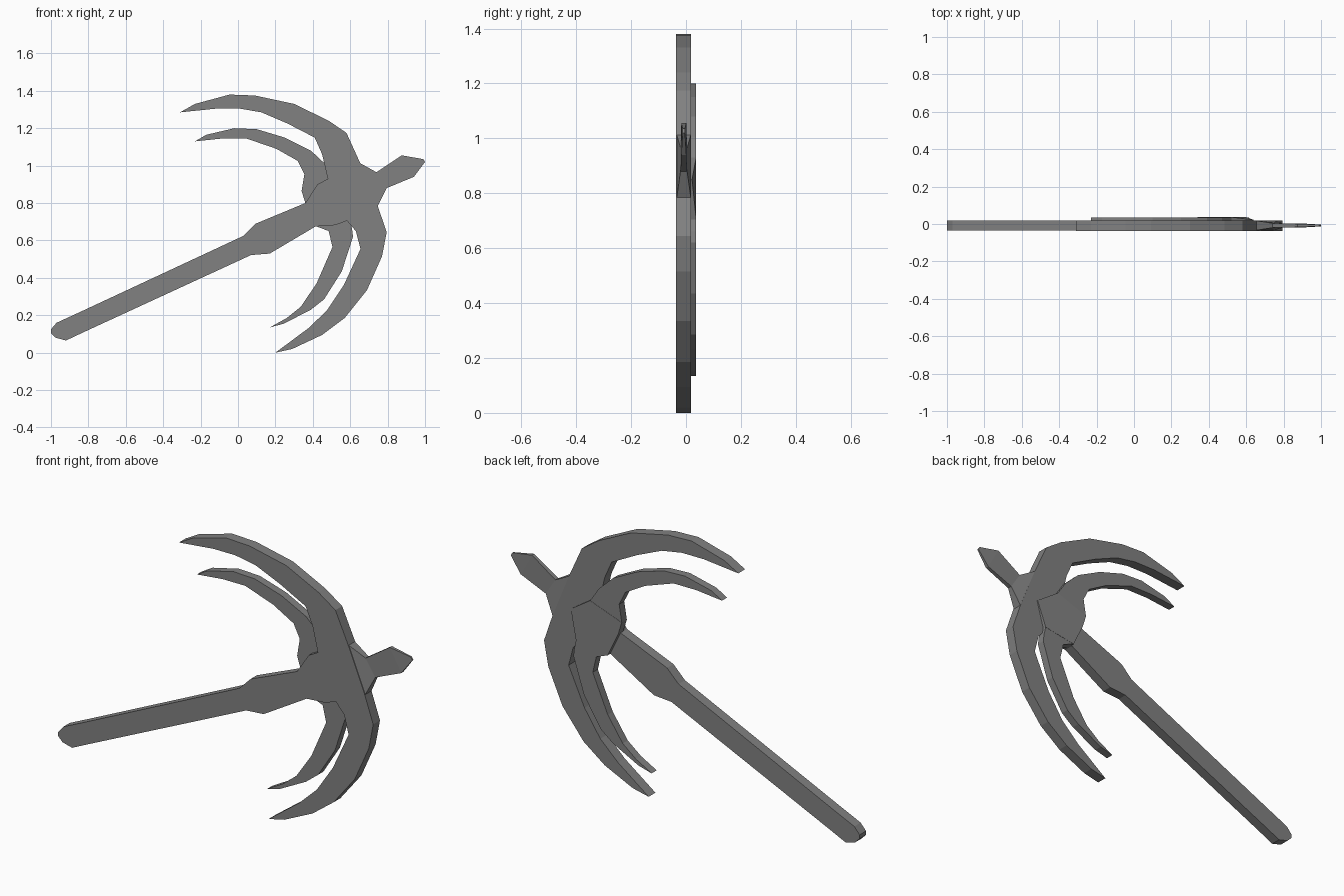
import bpy
import bmesh

cube = bpy.data.objects.get("Cube")
if cube:
    bpy.data.objects.remove(cube, do_unlink=True)

grey = bpy.data.materials.new("steel_grey")
grey.use_nodes = True
colour = (0.22, 0.22, 0.22, 1)
grey.diffuse_color = colour
grey.node_tree.nodes["Principled BSDF"].inputs["Base Color"].default_value = colour


def finish(name, bm):
    bmesh.ops.recalc_face_normals(bm, faces=bm.faces)
    mesh = bpy.data.meshes.new(name)
    bm.to_mesh(mesh)
    bm.free()
    mesh.materials.append(grey)
    obj = bpy.data.objects.new(name, mesh)
    bpy.context.collection.objects.link(obj)
    return obj


def slab(name, outline, front, back):
    """Extrude a flat x-z outline from y = front to y = back."""
    bm = bmesh.new()
    base = bm.faces.new([bm.verts.new((x, front, z)) for x, z in outline])
    solid = bmesh.ops.extrude_face_region(bm, geom=[base], use_keep_orig=True)
    for v in solid["geom"]:
        if isinstance(v, bmesh.types.BMVert):
            v.co.y = back
    return finish(name, bm)


def loft(name, sections):
    """Join rectangular sections: lower point, upper point, half thickness."""
    bm = bmesh.new()
    rings = []
    for (x0, z0), (x1, z1), t in sections:
        corners = [(x0, -t, z0), (x1, -t, z1), (x1, t, z1), (x0, t, z0)]
        rings.append([bm.verts.new((x, y - 0.008, z)) for x, y, z in corners])
    for a, b in zip(rings, rings[1:]):
        for i in range(4):
            j = (i + 1) % 4
            bm.faces.new((a[i], a[j], b[j], b[i]))
    bm.faces.new(rings[0])
    bm.faces.new(rings[-1])
    return finish(name, bm)


# Long front blade: outer curve down, inner curve back up
large_outer = [(-.31, 1.285), (-.23, 1.33), (-.045, 1.38), (.09, 1.375), (.3, 1.33),
               (.485, 1.24), (.58, 1.175), (.655, 1.01), (.745, .79), (.795, .645),
               (.77, .515), (.69, .335), (.57, .185), (.45, .095), (.29, .02), (.2, 0)]
large_inner = [(.375, .13), (.475, .225), (.565, .36), (.655, .555), (.63, .65),
               (.57, .72), (.49, .84), (.48, .93), (.45, 1.06), (.41, 1.15),
               (.265, 1.225), (.125, 1.285), (.01, 1.305), (-.115, 1.305)]
slab("large_blade", large_outer + large_inner, -.037, .018)

# Short rear blades
slab("small_upper_blade",
     [(-.23, 1.13), (-.17, 1.165), (-.02, 1.2), (.1, 1.195), (.25, 1.15), (.39, 1.08),
      (.47, 1.005), (.52, .93), (.44, .8), (.36, .8), (.34, .865), (.355, .955),
      (.32, 1.025), (.205, 1.09), (.045, 1.145), (-.085, 1.145)], -.005, .036)
slab("small_lower_blade",
     [(.17, .135), (.245, .155), (.39, .23), (.46, .285), (.555, .435), (.615, .62),
      (.61, .66), (.6, .705), (.5, .76), (.42, .675), (.485, .65), (.505, .565),
      (.42, .37), (.335, .245), (.26, .185)], -.005, .036)

# Rear hub: a faceted plate that slopes down towards the large blade
hub = slab("rear_hub",
           [(.64, .85), (.52, .93), (.34, .865), (.36, .8), (.42, .675), (.6, .705)],
           -.005, .037)
for v in hub.data.vertices:
    if v.co.y > 0 and v.co.x > .62:
        v.co.y = .022

# Handle with thicker collar and angled head
slab("handle",
     [(-1, .125), (-.97, .16), (-.85, .215), (.03, .625), (.095, .69), (.36, .8),
      (.425, .9), (.48, .93), (.54, .84), (.6, .72), (.57, .7), (.52, .682),
      (.415, .675), (.17, .53), (.07, .522), (-.835, .105), (-.92, .065),
      (-.975, .08), (-1, .105)], -.034, .018)

# Rear spike: wedge root, narrow neck and flattened leaf
loft("rear_spike", [((.745, .78), (.65, 1.015), .026), ((.795, .88), (.74, .965), .012),
                    ((.94, .94), (.875, 1.055), .009), ((1, 1.02), (.99, 1.035), .004)])
